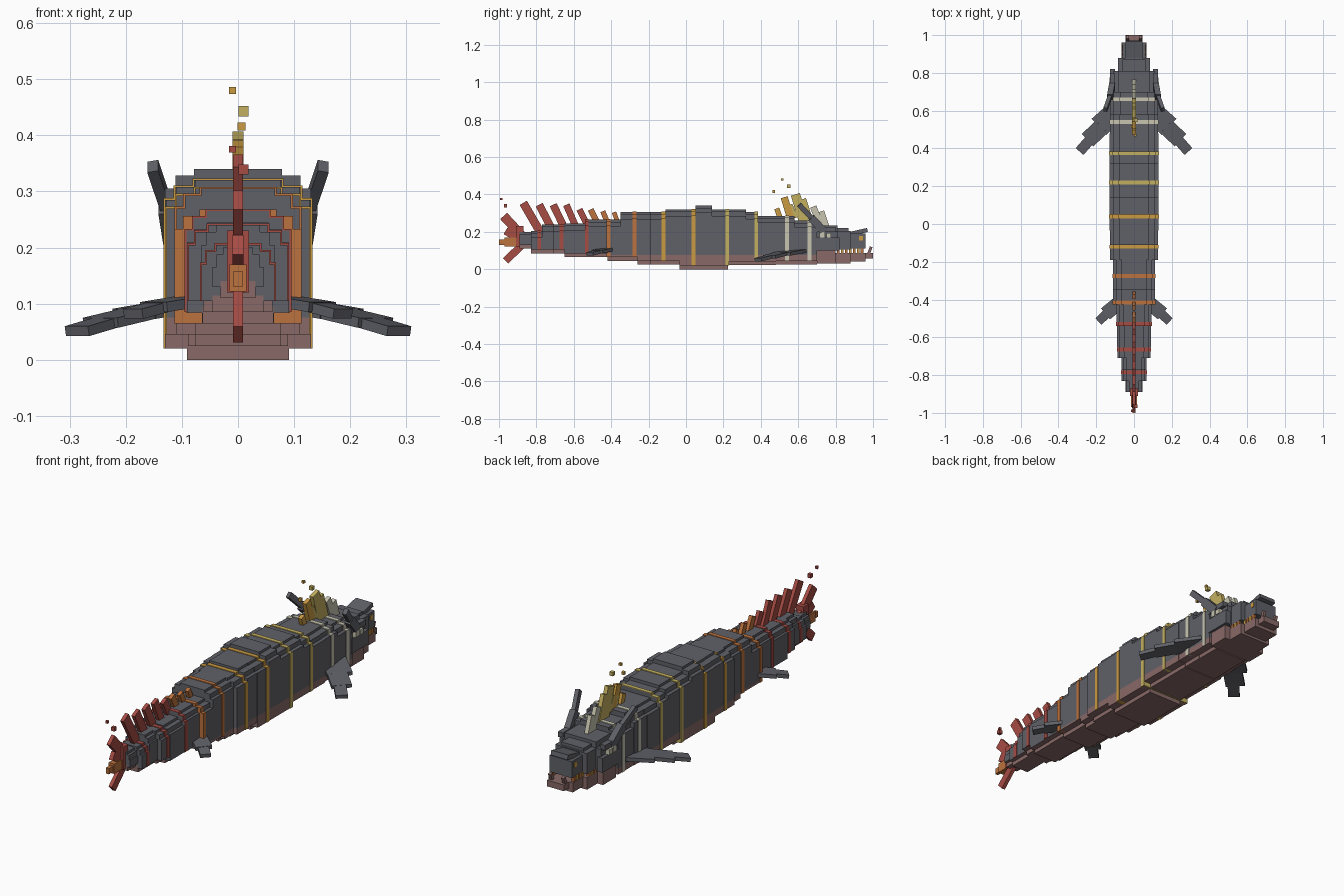
import bpy, bmesh
from mathutils import Vector, Matrix

COLOURS = {
    "slate_hide": (96, 97, 104), "belly_rose": (136, 106, 103), "pale_cream": (200, 197, 176),
    "yellow": (196, 176, 96), "gold": (202, 154, 66), "orange": (188, 114, 62), "red": (166, 76, 68)}


def linear(c):
    c /= 255
    return c / 12.92 if c < 0.04045 else ((c + 0.055) / 1.055) ** 2.4


MATS = {}
for name, rgb in COLOURS.items():
    MATS[name] = bpy.data.materials.new(name)
    MATS[name].diffuse_color = (*[linear(c) for c in rgb], 1)

parts = {}


def cube(part, mat, matrix):
    bm, mats = parts.setdefault(part, (bmesh.new(), []))
    if mat not in mats:
        mats.append(mat)
    made = bmesh.ops.create_cube(bm, size=1, matrix=matrix)
    for f in {f for v in made["verts"] for f in v.link_faces}:
        f.material_index = mats.index(mat)


def box(part, mat, x, y, z):
    """Axis-aligned box from (min, max) ranges."""
    mid = Vector([(a + b) / 2 for a, b in (x, y, z)])
    size = [b - a for a, b in (x, y, z)]
    cube(part, mat, Matrix.Translation(mid) @ Matrix.Diagonal((*size, 1)))


def bar(part, mat, p, q, width, thick, normal=(1, 0, 0)):
    """Slab running from p to q; thick is measured along normal."""
    p, q, n = Vector(p), Vector(q), Vector(normal)
    d = (q - p).normalized()
    n = (n - d * n.dot(d)).normalized()
    w = d.cross(n)
    rot = Matrix((n, w, d)).transposed().to_4x4()
    cube(part, mat, Matrix.Translation((p + q) / 2) @ rot
         @ Matrix.Diagonal((thick, width, (q - p).length, 1)))


# Body segments: y start, y end, half width, bottom, top
SEGMENTS = [
    (-0.89, -0.83, 0.045, 0.11, 0.20), (-0.83, -0.77, 0.065, 0.085, 0.205),
    (-0.77, -0.71, 0.065, 0.085, 0.24), (-0.71, -0.65, 0.088, 0.085, 0.24),
    (-0.65, -0.54, 0.090, 0.065, 0.245), (-0.54, -0.42, 0.092, 0.065, 0.265),
    (-0.42, -0.35, 0.11, 0.045, 0.265), (-0.35, -0.26, 0.11, 0.045, 0.305),
    (-0.26, -0.19, 0.11, 0.025, 0.305), (-0.19, -0.11, 0.127, 0.025, 0.305),
    (-0.11, -0.035, 0.127, 0.025, 0.32), (-0.035, 0.05, 0.13, 0.0, 0.32),
    (0.05, 0.14, 0.13, 0.0, 0.34), (0.14, 0.225, 0.13, 0.0, 0.32),
    (0.225, 0.32, 0.13, 0.022, 0.32), (0.32, 0.385, 0.13, 0.022, 0.305),
    (0.385, 0.48, 0.13, 0.022, 0.285), (0.48, 0.58, 0.127, 0.025, 0.285),
    (0.58, 0.70, 0.125, 0.025, 0.26)]
for y0, y1, w, lo, hi in SEGMENTS:
    y = (y0, y1)
    seam = max(0.075, 0.105 - 0.4 * max(0, 0.12 - lo)) if lo < 0.08 else lo + 0.02
    side = hi - 0.035
    box("body_belly", "belly_rose", (-w * 0.7, w * 0.7), y, (lo, lo + 0.03))
    box("body_belly", "belly_rose", (-w, w), y, (lo + 0.02, seam))
    box("body_flanks", "slate_hide", (-w, w), y, (seam, side))
    box("body_back", "slate_hide", (-w * 0.86, w * 0.86), y, (side, hi - 0.012))
    box("body_back", "slate_hide", (-w * 0.6, w * 0.6), y, (hi - 0.012, hi))

# Coloured bands, standing slightly proud of the hide
BANDS = [(-0.785, "red"), (-0.665, "red"), (-0.53, "red"), (-0.415, "orange"), (-0.275, "orange"),
         (-0.12, "gold"), (0.04, "gold"), (0.22, "yellow"), (0.375, "yellow"),
         (0.54, "pale_cream"), (0.66, "pale_cream")]
for yc, mat in BANDS:
    near = [s for s in SEGMENTS if s[0] < yc + 0.01 and s[1] > yc - 0.01]
    w, lo, hi = max(s[2] for s in near), min(s[3] for s in near), max(s[4] for s in near)
    y, e = (yc - 0.01, yc + 0.01), 0.003
    box("bands", mat, (-w - e, w + e), y, (lo + 0.02, hi - 0.035 + e))
    box("bands", mat, (-w * 0.86 - e, w * 0.86 + e), y, (hi - 0.035, hi - 0.012 + e))
    box("bands", mat, (-w * 0.6 - e, w * 0.6 + e), y, (hi - 0.012, hi + e))

# Head, snout and brow
box("head", "slate_hide", (-0.11, 0.11), (0.70, 0.81), (0.10, 0.205))
box("head", "slate_hide", (-0.085, 0.085), (0.70, 0.81), (0.205, 0.235))
box("head", "slate_hide", (-0.085, 0.085), (0.80, 0.88), (0.105, 0.205))
box("head", "slate_hide", (-0.06, 0.06), (0.80, 0.87), (0.205, 0.22))
box("snout", "slate_hide", (-0.06, 0.06), (0.87, 0.96), (0.11, 0.19))
bar("snout", "slate_hide", (0, 0.86, 0.185), (0, 0.97, 0.21), 0.022, 0.09)

# Lower jaw with upturned tip
box("jaw", "belly_rose", (-0.115, 0.115), (0.70, 0.80), (0.03, 0.10))
box("jaw", "belly_rose", (-0.085, 0.085), (0.70, 0.88), (0.03, 0.088))
box("jaw", "belly_rose", (-0.065, 0.065), (0.87, 0.96), (0.042, 0.088))
box("jaw", "belly_rose", (-0.045, 0.045), (0.95, 1.0), (0.058, 0.088))

for s in (-1, 1):
    # Teeth, eyes and nostrils
    for i in range(7):
        yc = 0.815 + i * 0.021
        x = s * (0.078 if yc < 0.87 else 0.056)
        box("teeth", "gold" if i % 2 else "orange", (x - 0.007, x + 0.007),
            (yc - 0.007, yc + 0.007), (0.085, 0.112))
    bar("jaw", "belly_rose", (s * 0.035, 0.975, 0.08), (s * 0.035, 0.99, 0.12), 0.015, 0.015)
    x = sorted((s * 0.105, s * 0.131))
    box("eyes", "pale_cream", x, (0.715, 0.742), (0.17, 0.20))
    box("eyes", "pale_cream", x, (0.75, 0.775), (0.17, 0.195))
    box("nostrils", "gold", sorted((s * 0.05, s * 0.063)), (0.925, 0.945), (0.155, 0.178))
    # Cheek plates and swept-back horns
    box("cheeks", "slate_hide", sorted((s * 0.10, s * 0.127)), (0.69, 0.82), (0.10, 0.17))
    box("cheeks", "slate_hide", sorted((s * 0.10, s * 0.127)), (0.69, 0.80), (0.20, 0.225))
    bar("horns", "slate_hide", (s * 0.115, 0.74, 0.20), (s * 0.127, 0.67, 0.275), 0.042, 0.03)
    bar("horns", "slate_hide", (s * 0.125, 0.68, 0.265), (s * 0.152, 0.605, 0.345), 0.028, 0.02)
    # Front fins: three tapering slabs
    for p, q, w in [((0.09, 0.60, 0.098), (0.185, 0.515, 0.082), 0.115),
                    ((0.17, 0.515, 0.084), (0.245, 0.445, 0.066), 0.09),
                    ((0.23, 0.45, 0.068), (0.287, 0.385, 0.051), 0.055)]:
        bar("front_fins", "slate_hide", (s * p[0], *p[1:]), (s * q[0], *q[1:]), w, 0.018, (0, 0, 1))
    # Rear fins: two slabs
    for p, q, w in [((0.07, -0.41, 0.107), (0.15, -0.475, 0.094), 0.075),
                    ((0.13, -0.46, 0.097), (0.187, -0.515, 0.082), 0.048)]:
        bar("rear_fins", "slate_hide", (s * p[0], *p[1:]), (s * q[0], *q[1:]), w, 0.018, (0, 0, 1))

# Back and tail spines: tip y, tip z, root y, root z, width, colour
SPINES = [
    (-0.975, 0.285, -0.85, 0.15, 0.05, "red"), (-0.87, 0.355, -0.78, 0.20, 0.045, "red"),
    (-0.785, 0.345, -0.72, 0.22, 0.042, "red"), (-0.71, 0.345, -0.65, 0.22, 0.04, "red"),
    (-0.64, 0.345, -0.59, 0.23, 0.036, "red"), (-0.57, 0.32, -0.53, 0.24, 0.034, "red"),
    (-0.51, 0.32, -0.475, 0.25, 0.032, "orange"), (-0.445, 0.31, -0.42, 0.25, 0.028, "orange"),
    (-0.385, 0.305, -0.365, 0.25, 0.024, "orange")]
for ty, tz, ry, rz, w, mat in SPINES:
    bar("back_spines", mat, (0, ry, rz), (0, ty, tz), w, 0.018)

# Tail fan
box("tail_fan", "orange", (-0.015, 0.015), (-0.97, -0.88), (0.122, 0.17))
box("tail_fan", "orange", (-0.008, 0.008), (-1.0, -0.96), (0.13, 0.158))
bar("tail_fan", "red", (0, -0.87, 0.15), (0, -0.965, 0.205), 0.04, 0.02)
bar("tail_fan", "red", (0, -0.86, 0.145), (0, -0.965, 0.045), 0.04, 0.018)
box("tail_fan", "red", (-0.02, 0.02), (-0.91, -0.87), (0.12, 0.23))

# Flame crest on the neck
CREST = [(0.485, 0.325, 0.505, 0.27, 0.028, "gold"), (0.525, 0.385, 0.56, 0.27, 0.038, "gold"),
         (0.585, 0.40, 0.63, 0.25, 0.05, "yellow"), (0.545, 0.34, 0.575, 0.27, 0.05, "yellow"),
         (0.625, 0.375, 0.665, 0.25, 0.035, "yellow"), (0.68, 0.335, 0.725, 0.22, 0.035, "pale_cream"),
         (0.725, 0.31, 0.755, 0.22, 0.028, "pale_cream")]
for ty, tz, ry, rz, w, mat in CREST:
    bar("neck_crest", mat, (0, ry, rz), (0, ty, tz), w, 0.02)

# Drifting embers
for x, y, z, r, mat in [(-0.01, 0.515, 0.48, 0.006, "gold"), (0.01, 0.55, 0.443, 0.009, "yellow"),
                        (0.006, 0.47, 0.416, 0.007, "gold"), (-0.01, -0.988, 0.375, 0.006, "red"),
                        (0.01, -0.965, 0.339, 0.009, "red")]:
    box("embers", mat, (x - r, x + r), (y - r, y + r), (z - r, z + r))

# Turn the collected parts into objects
for name, (bm, mats) in parts.items():
    mesh = bpy.data.meshes.new(name)
    bm.to_mesh(mesh)
    bm.free()
    for m in mats:
        mesh.materials.append(MATS[m])
    bpy.context.collection.objects.link(bpy.data.objects.new(name, mesh))
